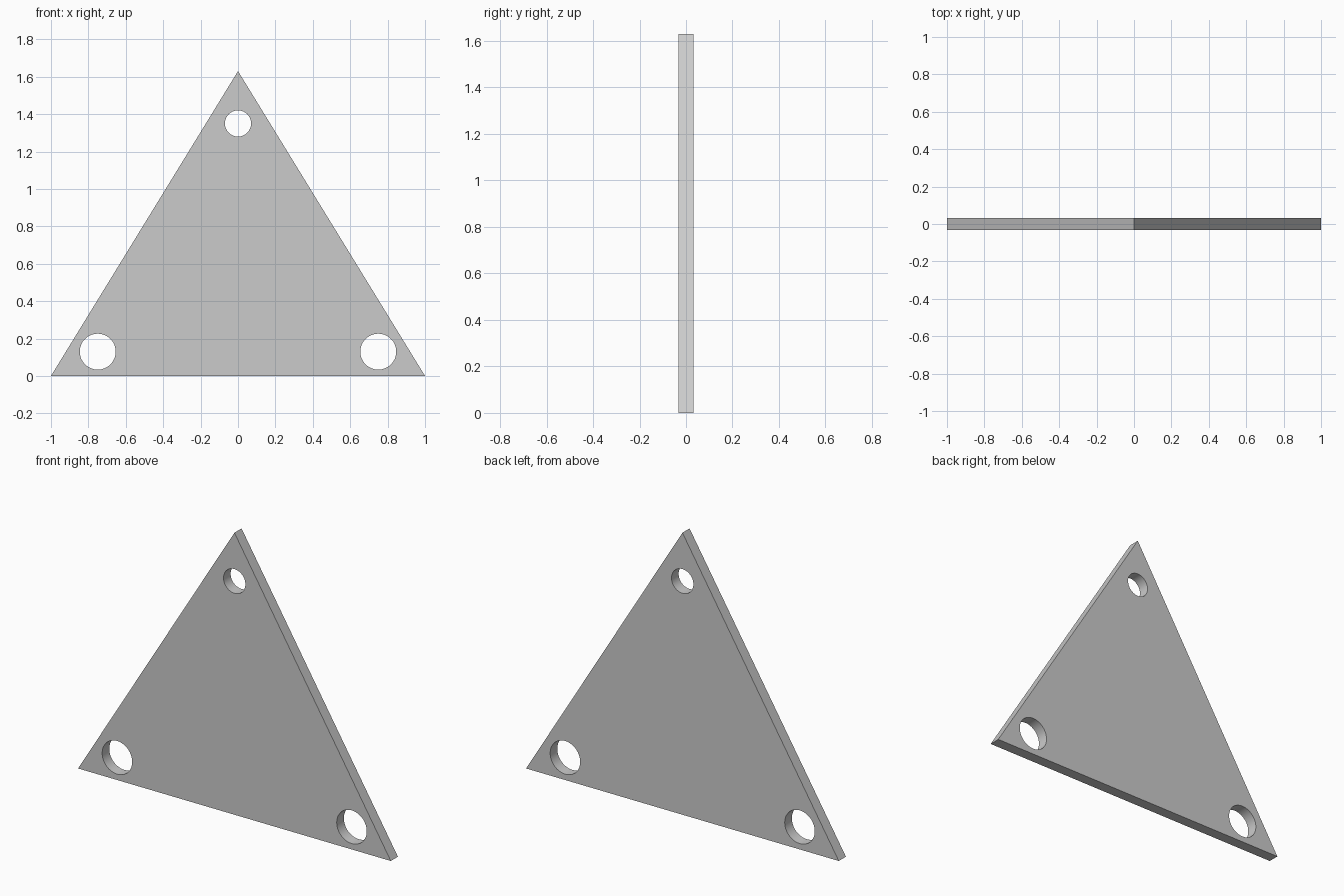
import bpy, bmesh
from math import sin, cos, tau, pi

if "Cube" in bpy.data.objects:
    bpy.data.objects.remove(bpy.data.objects["Cube"])

HALF_THICKNESS = 0.0325


def add_loop(curve, points):
    """Add one closed outline to a filled 2D curve."""
    spline = curve.splines.new('POLY')
    spline.points.add(len(points) - 1)
    for p, (x, z) in zip(spline.points, points):
        p.co = (x, z, 0, 1)
    spline.use_cyclic_u = True


def circle(cx, cz, r, n=64):
    return [(cx + r * cos(tau * i / n), cz + r * sin(tau * i / n)) for i in range(n)]


# Plate profile: triangle with three round holes
curve = bpy.data.curves.new("plate_profile", 'CURVE')
curve.dimensions = '2D'
curve.fill_mode = 'BOTH'
curve.extrude = HALF_THICKNESS
add_loop(curve, [(-1, 0), (1, 0), (0, 1.63)])
add_loop(curve, circle(0, 1.35, 0.07))
for side in (-1, 1):
    add_loop(curve, circle(side * 0.75, 0.13, 0.096))

# Stand the plate upright and turn it into a welded mesh
plate = bpy.data.objects.new("triangular_plate", curve)
bpy.context.collection.objects.link(plate)
plate.rotation_euler.x = pi / 2
bpy.context.view_layer.objects.active = plate
plate.select_set(True)
bpy.ops.object.convert(target='MESH')
plate = bpy.context.object
bpy.ops.object.transform_apply(location=False, rotation=True, scale=False)

bm = bmesh.new()
bm.from_mesh(plate.data)
bmesh.ops.remove_doubles(bm, verts=bm.verts, dist=1e-5)
bmesh.ops.recalc_face_normals(bm, faces=bm.faces)
bm.to_mesh(plate.data)
bm.free()

# Smooth hole walls, sharp rims
bpy.ops.object.shade_smooth_by_angle()
